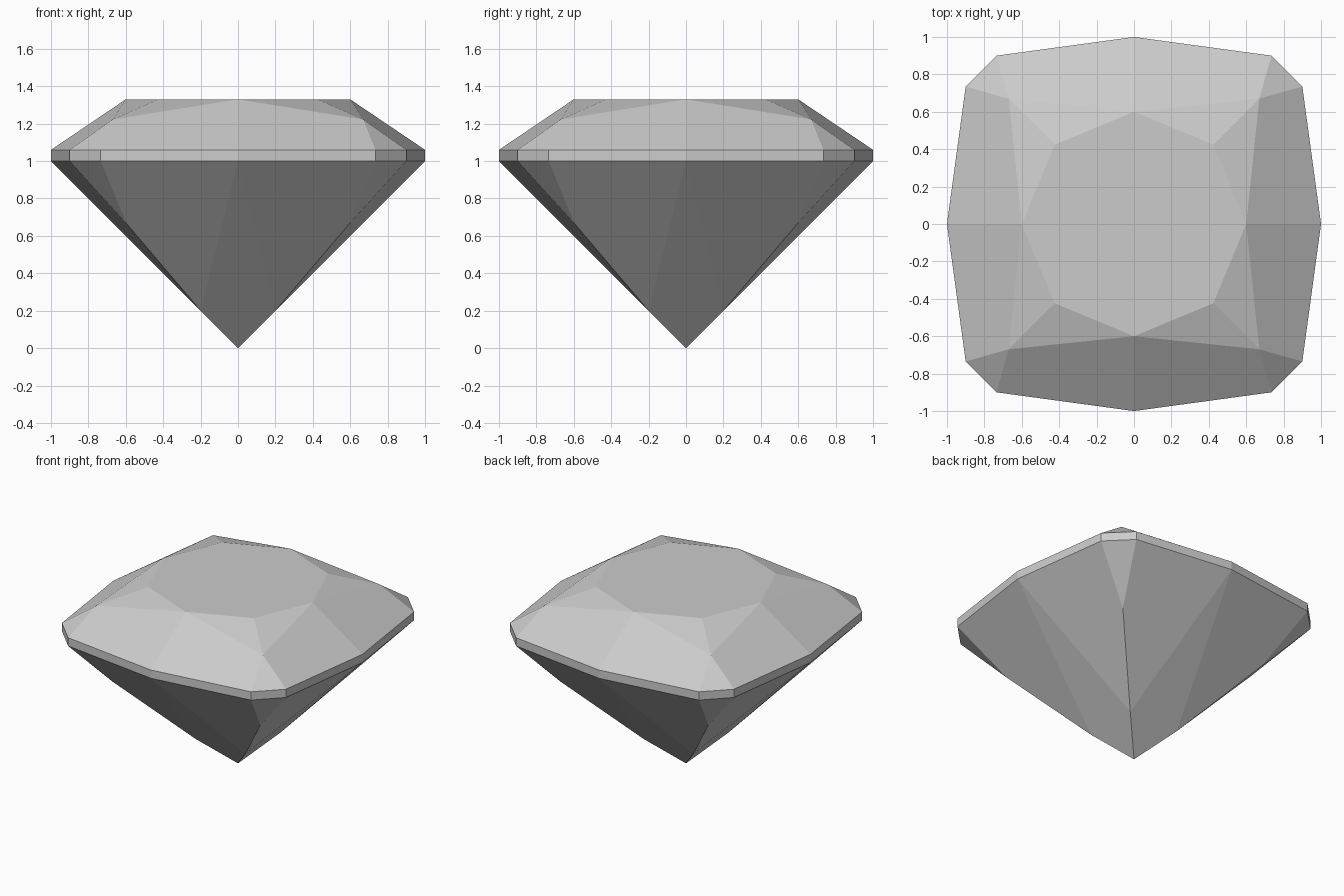
import bpy, bmesh, math
from mathutils import Vector, Matrix

cube = bpy.data.objects.get("Cube")
if cube:
    bpy.data.objects.remove(cube, do_unlink=True)

# Plain grey stone
stone = bpy.data.materials.new("grey_stone")
stone.use_nodes = True
GREY = (0.6, 0.6, 0.6, 1.0)
stone.diffuse_color = GREY
stone.node_tree.nodes["Principled BSDF"].inputs["Base Color"].default_value = GREY

TOP, GIRDLE_TOP, GIRDLE = 1.33, 1.06, 1.0
SIDE, CORNER = (1, 0), (0.9, 0.735)


def mirror(p):
    """Reflect a point across the x = y diagonal."""
    return Vector((p.y, p.x, p.z))


# Key points of one eighth of the stone
table_side = Vector((0.6, 0, TOP))
table_corner = Vector((0.424, 0.424, TOP))
crown_corner = Vector((0.67, 0.67, 1.222))
upper_side, upper_corner = (Vector((*p, GIRDLE_TOP)) for p in (SIDE, CORNER))
lower_side, lower_corner = (Vector((*p, GIRDLE)) for p in (SIDE, CORNER))
pavilion_corner = Vector((0.595, 0.595, 0.664))
pavilion_low = Vector((0.2, 0.2, 0.2))
culet = Vector((0, 0, 0))
centre = Vector((0, 0, TOP))

# Facets repeated in every eighth
eighth = [
    [centre, table_side, table_corner],                           # table
    [table_side, crown_corner, table_corner],                     # star
    [table_side, upper_side, upper_corner, crown_corner],         # crown main
    [upper_side, lower_side, lower_corner, upper_corner],         # girdle
    [lower_side, pavilion_low, pavilion_corner, lower_corner],    # lower half
    [lower_side, culet, pavilion_low],                            # pavilion main
]
# Facets that straddle the diagonal
corner = [
    [crown_corner, upper_corner, mirror(upper_corner)],
    [upper_corner, lower_corner, mirror(lower_corner), mirror(upper_corner)],
    [lower_corner, pavilion_corner, mirror(lower_corner)],
]
quarter = eighth + [[mirror(p) for p in reversed(f)] for f in eighth] + corner

# Turn the quarter around the axis and weld it into a closed stone
bm = bmesh.new()
for i in range(4):
    turn = Matrix.Rotation(i * math.pi / 2, 3, 'Z')
    for facet in quarter:
        bm.faces.new([bm.verts.new(turn @ p) for p in facet])
bmesh.ops.remove_doubles(bm, verts=bm.verts, dist=0.001)
# Merge the coplanar pieces of the table and the pavilion mains
bmesh.ops.dissolve_limit(bm, angle_limit=math.radians(0.5),
                         verts=bm.verts, edges=bm.edges)
bmesh.ops.recalc_face_normals(bm, faces=bm.faces)

mesh = bpy.data.meshes.new("cut_gemstone")
bm.to_mesh(mesh)
bm.free()
mesh.materials.append(stone)
gem = bpy.data.objects.new("cut_gemstone", mesh)
bpy.context.collection.objects.link(gem)
